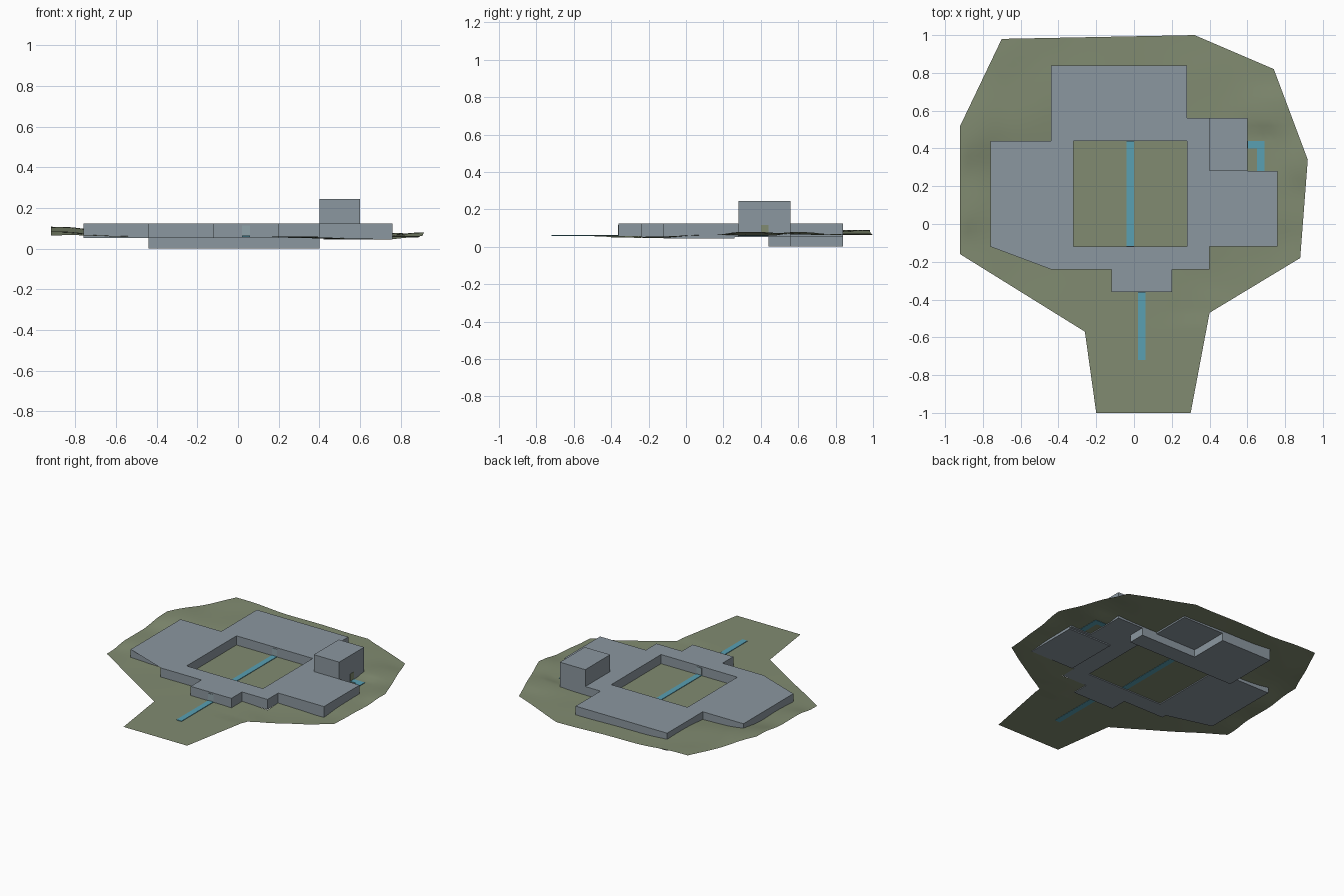
import bpy, bmesh

if "Cube" in bpy.data.objects:
    bpy.data.objects.remove(bpy.data.objects["Cube"])


def material(name, rgb):
    m = bpy.data.materials.new(name)
    m.diffuse_color = (*rgb, 1)
    m.use_nodes = True
    m.node_tree.nodes["Principled BSDF"].inputs["Base Color"].default_value = m.diffuse_color
    return m


GREY = material("wall grey", (0.26, 0.31, 0.35))
OLIVE = material("ground olive", (0.22, 0.26, 0.165))
BLUE = material("path blue", (0.10, 0.35, 0.45))


def finish(bm, name, mat):
    mesh = bpy.data.meshes.new(name)
    bm.to_mesh(mesh)
    bm.free()
    mesh.materials.append(mat)
    ob = bpy.data.objects.new(name, mesh)
    bpy.context.collection.objects.link(ob)
    return ob


def prism(name, outline, z0, z1, mat, hole=None):
    """Extrude an outline upward; an optional rectangular hole is cut by a ring of planes."""
    bm = bmesh.new()
    bm.faces.new([bm.verts.new((x, y, z0)) for x, y in outline])
    if hole:
        x0, x1, y0, y1 = hole
        for co, no in (((x0, 0, 0), (1, 0, 0)), ((x1, 0, 0), (1, 0, 0)),
                       ((0, y0, 0), (0, 1, 0)), ((0, y1, 0), (0, 1, 0))):
            bmesh.ops.bisect_plane(bm, geom=bm.verts[:] + bm.edges[:] + bm.faces[:],
                                   plane_co=co, plane_no=no)
        inner = [f for f in bm.faces
                 if x0 < f.calc_center_median().x < x1 and y0 < f.calc_center_median().y < y1]
        bmesh.ops.delete(bm, geom=inner, context='FACES')
    base = bm.faces[:]
    top = bmesh.ops.extrude_face_region(bm, geom=base, use_keep_orig=True)
    for v in top["geom"]:
        if isinstance(v, bmesh.types.BMVert):
            v.co.z = z1
    bmesh.ops.recalc_face_normals(bm, faces=bm.faces[:])
    return finish(bm, name, mat)


def box(name, x0, x1, y0, y1, z0, z1, mat):
    return prism(name, [(x0, y0), (x1, y0), (x1, y1), (x0, y1)], z0, z1, mat)


# Building: one-storey ring around a courtyard
FLOOR, ROOF = 0.053, 0.125
HALL = [(-.44, .84), (-.44, .44), (-.76, .44), (-.76, -.12), (-.44, -.12), (-.44, -.24),
        (-.12, -.24), (-.12, -.36), (.20, -.36), (.20, -.24), (.40, -.24), (.40, -.12),
        (.76, -.12), (.76, .28), (.60, .28), (.60, .56), (.28, .56), (.28, .84)]
prism("courtyard_building", HALL, FLOOR, ROOF, GREY, hole=(-.32, .28, -.12, .44))
box("tower", .40, .60, .28, .56, ROOF - .001, .245, GREY)
box("east_wing_footing", .42, .76, -.12, .26, .045, FLOOR + .001, GREY)

# L-shaped basement
prism("basement", [(-.44, .44), (.40, .44), (.40, .56), (-.04, .56), (-.04, .84), (-.44, .84)],
      0, FLOOR + .001, GREY)

# Ground heights: smooth blend between a few spots (x, y, z)
SPOTS = [(-.92, .52, .108), (-.92, .1, .085), (-.92, -.16, .066), (-.7, .98, .09), (-.55, .7, .085),
         (-.2, .95, .07), (.32, 1, .062), (.74, .82, .066), (.92, .34, .08), (.88, -.18, .056),
         (.72, .6, .078), (.66, .4, .061), (.66, .3, .061), (.4, .7, .064), (.72, -.18, .046),
         (.5, -.3, .048), (.4, -.47, .055), (.04, -.4, .06), (.04, -.7, .06), (0, -1, .06),
         (-.26, -.57, .06), (-.5, -.25, .06), (0, .16, .06), (-.2, .3, .06), (.2, 0, .06),
         (-.6, .2, .06), (.85, .1, .062)]


def height(x, y):
    if (-.33 < x < .29 and -.13 < y < .45) or y < -.5:
        return .06
    total = weight = 0
    for sx, sy, sz in SPOTS:
        w = 1 / ((x - sx) ** 2 + (y - sy) ** 2 + 1e-5) ** 1.5
        total += w * sz
        weight += w
    z = total / weight
    if .59 < x < .74 and .27 < y < .49:          # level yard by the side entrance
        z = .06
    return z


def under_building(x, y):
    rects = [(-.44, .28, .44, .84), (-.76, -.32, -.12, .44), (-.44, .40, -.24, -.12),
             (-.12, .20, -.36, -.24), (.28, .76, -.12, .28), (.28, .60, .28, .56)]
    return any(a < x < b and c < y < d for a, b, c, d in rects)


# Ground sheet: outline sliced into a grid, opened under the building
bm = bmesh.new()
EDGE = [(-.70, .98), (-.92, .52), (-.92, -.16), (-.26, -.57), (-.20, -1), (.30, -1),
        (.40, -.47), (.88, -.18), (.92, .34), (.74, .82), (.32, 1)]
bm.faces.new([bm.verts.new((x, y, 0)) for x, y in EDGE])
for i in range(-24, 25):
    for axis in (0, 1):
        co = [0, 0, 0]
        no = [0, 0, 0]
        co[axis], no[axis] = i * .04, 1
        bmesh.ops.bisect_plane(bm, geom=bm.verts[:] + bm.edges[:] + bm.faces[:],
                               plane_co=co, plane_no=no)
covered = [f for f in bm.faces if under_building(*f.calc_center_median().xy)]
bmesh.ops.delete(bm, geom=covered, context='FACES')
for v in bm.verts:
    v.co.z = height(v.co.x, v.co.y)
bmesh.ops.recalc_face_normals(bm, faces=bm.faces[:])
if sum(f.normal.z for f in bm.faces) < 0:
    bmesh.ops.reverse_faces(bm, faces=bm.faces[:])
ground = finish(bm, "ground", OLIVE)
bpy.context.view_layer.objects.active = ground
ground.select_set(True)
bpy.ops.object.shade_smooth_by_angle()

# Paths
box("front_path", .02, .06, -.72, -.36, .058, .064, BLUE)
box("courtyard_path", -.04, 0, -.12, .44, .058, .064, BLUE)
prism("side_path", [(.60, .40), (.65, .40), (.65, .28), (.69, .28), (.69, .44), (.60, .44)],
      .058, .064, BLUE)

# Doors: thin plates on the walls
DOOR = material("door pale grey", (0.28, 0.37, 0.40))
box("front_door", .02, .06, -.363, -.36, .06, .115, DOOR)
box("courtyard_front_door", -.04, 0, -.12, -.117, .06, .115, DOOR)
box("courtyard_back_door", -.04, 0, .437, .44, .06, .115, DOOR)
box("side_door", .60, .603, .40, .44, .06, .115, OLIVE)
